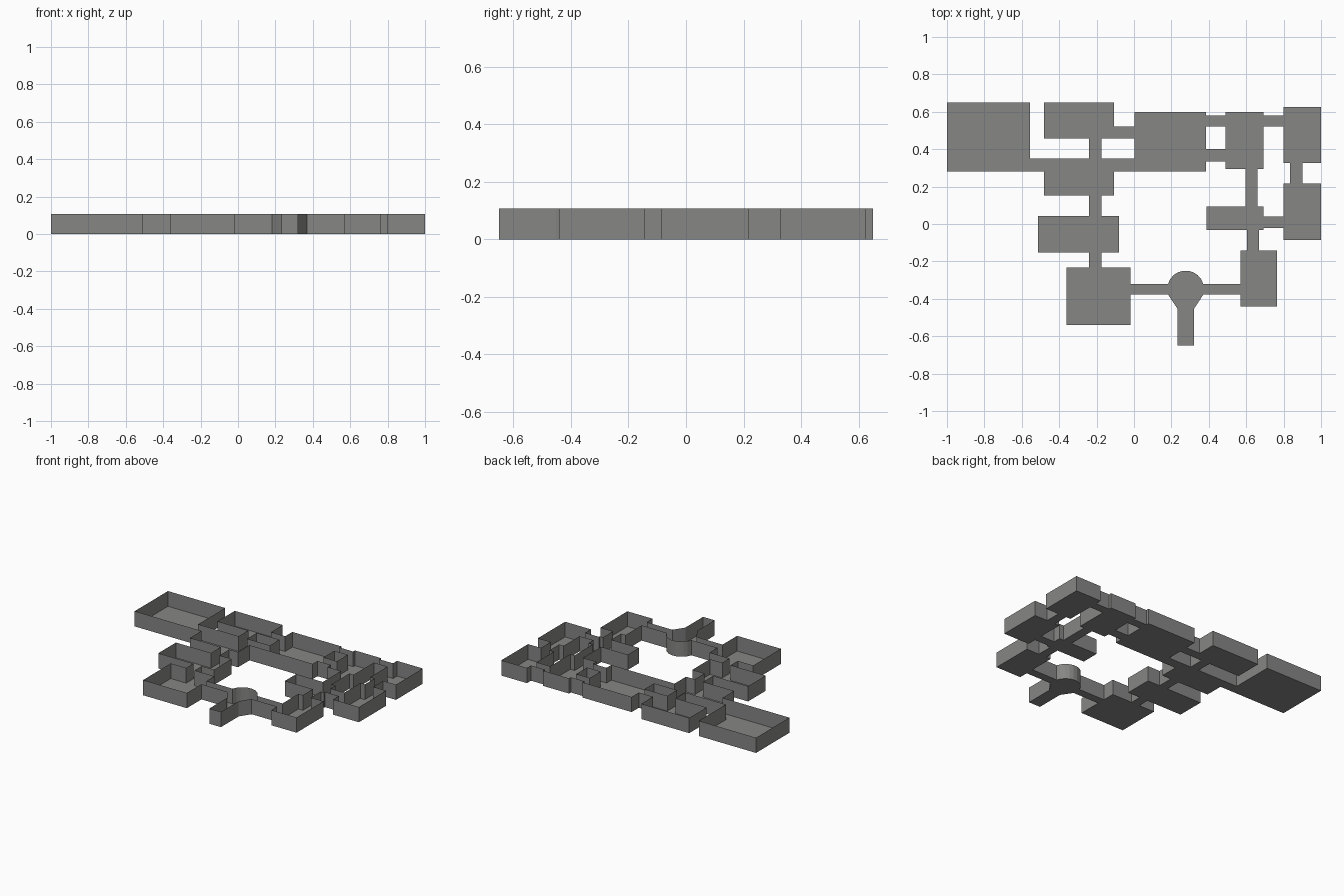
import bpy, bmesh, math

if "Cube" in bpy.data.objects:
    bpy.data.objects.remove(bpy.data.objects["Cube"])

H = 0.107  # wall height

stone = bpy.data.materials.new("grey stone")
stone.diffuse_color = (0.24, 0.24, 0.235, 1)
stone.use_nodes = True
stone.node_tree.nodes["Principled BSDF"].inputs["Base Color"].default_value = stone.diffuse_color

# Rooms: x0, x1, y0, y1
rooms = [
    (-1.0, -0.555, 0.28, 0.65), (-0.48, -0.107, 0.457, 0.65),
    (-0.48, -0.107, 0.152, 0.35), (0.003, 0.385, 0.28, 0.6),
    (0.49, 0.693, 0.295, 0.6), (0.8, 1.0, 0.327, 0.625),
    (0.8, 1.0, -0.085, 0.217), (0.388, 0.693, -0.032, 0.093),
    (0.57, 0.765, -0.442, -0.143), (-0.36, -0.02, -0.54, -0.233),
    (-0.513, -0.08, -0.153, 0.043),
]
# Corridors joining the rooms
corridors = [
    (-0.555, -0.48, 0.28, 0.35), (-0.24, -0.175, 0.35, 0.457),
    (-0.107, 0.003, 0.457, 0.52), (-0.107, 0.003, 0.28, 0.35),
    (0.385, 0.49, 0.52, 0.58), (0.385, 0.49, 0.333, 0.4),
    (0.693, 0.8, 0.52, 0.58), (0.835, 0.9, 0.217, 0.327),
    (0.595, 0.66, 0.093, 0.295), (0.693, 0.8, -0.022, 0.04),
    (0.605, 0.667, -0.143, -0.032), (0.37, 0.57, -0.378, -0.32),
    (-0.02, 0.182, -0.378, -0.32), (-0.24, -0.175, -0.233, -0.153),
    (-0.24, -0.175, 0.043, 0.152), (0.232, 0.322, -0.65, -0.452),
]
rects = rooms + corridors


def make_object(name, bm):
    me = bpy.data.meshes.new(name)
    bm.to_mesh(me)
    bm.free()
    me.materials.append(stone)
    ob = bpy.data.objects.new(name, me)
    bpy.context.collection.objects.link(ob)
    return ob


# Floor: every grid cell that lies inside a room or corridor
xs = sorted({v for r in rects for v in r[:2]})
ys = sorted({v for r in rects for v in r[2:]})
bm = bmesh.new()
for x0, x1 in zip(xs, xs[1:]):
    for y0, y1 in zip(ys, ys[1:]):
        cx, cy = (x0 + x1) / 2, (y0 + y1) / 2
        if any(a < cx < b and c < cy < d for a, b, c, d in rects):
            bm.faces.new([bm.verts.new((x, y, 0)) for x, y in
                          ((x0, y0), (x1, y0), (x1, y1), (x0, y1))])

# Round junction with tapered entrance
mx, my = 0.276, -0.347
rad = math.hypot(0.37 - mx, -0.32 - my)
a0 = math.atan2(-0.32 - my, 0.37 - mx)
n = 9
arc = [(mx + rad * math.cos(a0 + (math.pi - 2 * a0) * i / n),
        my + rad * math.sin(a0 + (math.pi - 2 * a0) * i / n)) for i in range(n + 1)]
outline = arc + [(0.182, -0.378), (0.232, -0.452), (0.322, -0.452), (0.37, -0.378)]
bm.faces.new([bm.verts.new((x, y, 0)) for x, y in outline])
bmesh.ops.remove_doubles(bm, verts=bm.verts, dist=0.0005)

# Walls: thin sheets rising from the outline of the floor
wm = bmesh.new()
for e in bm.edges:
    if len(e.link_faces) == 1:
        loop = e.link_loops[0]
        p, q = loop.vert.co, loop.link_loop_next.vert.co
        wm.faces.new([wm.verts.new(c) for c in
                      ((p.x, p.y, 0), (q.x, q.y, 0), (q.x, q.y, H), (p.x, p.y, H))])
bmesh.ops.remove_doubles(wm, verts=wm.verts, dist=0.0005)
bmesh.ops.dissolve_limit(wm, angle_limit=0.01, verts=wm.verts, edges=wm.edges)

make_object("floor", bm)
make_object("walls", wm)
